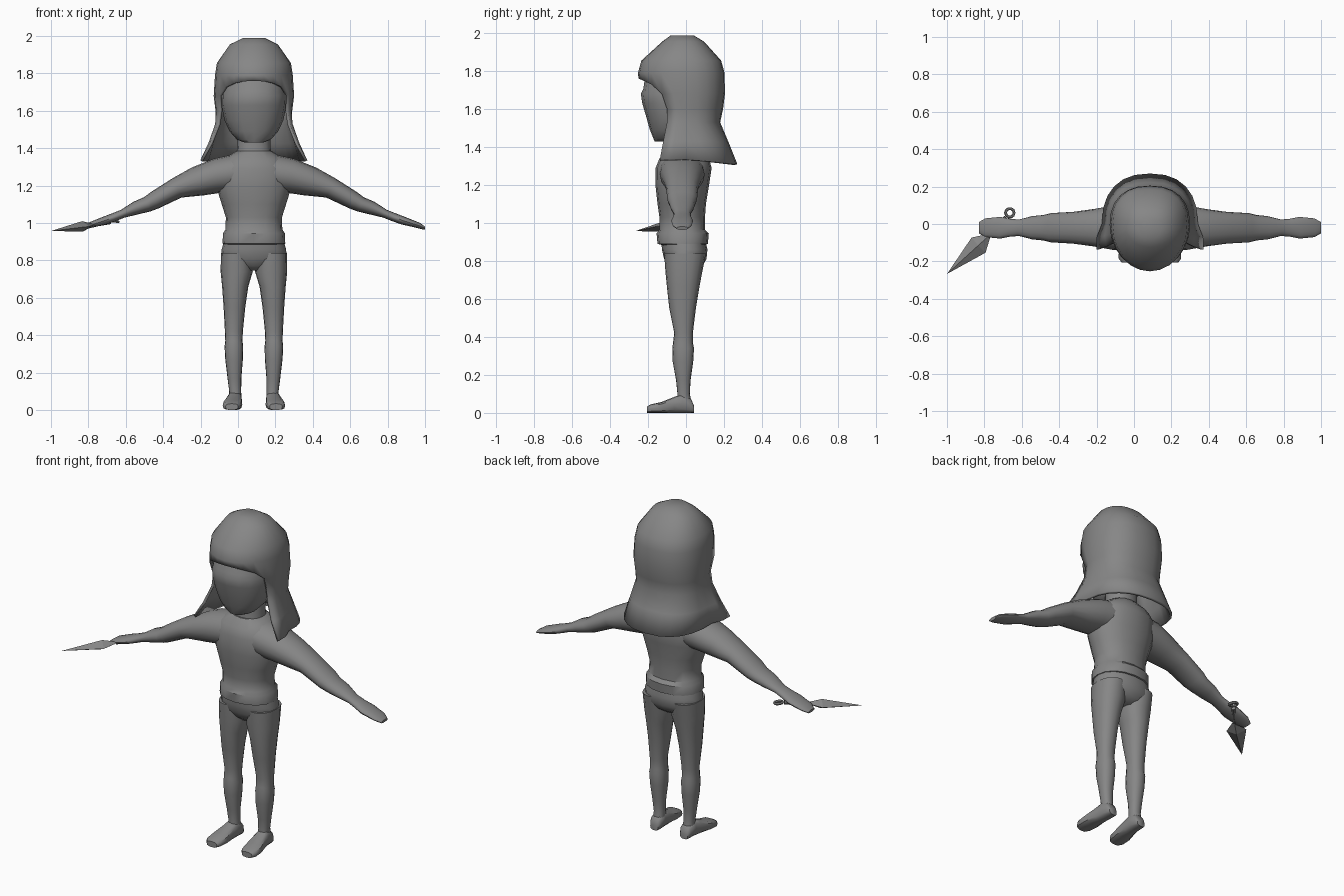
import bpy, bmesh, math
from mathutils import Vector

CX = 0.085          # centre line of the figure
SEG = 16

gray = bpy.data.materials.new("plain_gray")
gray.diffuse_color = (0.24, 0.24, 0.24, 1)


def finish(name, bm, angle=40):
    bmesh.ops.recalc_face_normals(bm, faces=bm.faces)
    me = bpy.data.meshes.new(name)
    bm.to_mesh(me)
    bm.free()
    ob = bpy.data.objects.new(name, me)
    bpy.context.collection.objects.link(ob)
    me.materials.append(gray)
    bpy.ops.object.select_all(action='DESELECT')
    ob.select_set(True)
    bpy.context.view_layer.objects.active = ob
    if angle:
        bpy.ops.object.shade_smooth_by_angle(angle=math.radians(angle))
    return ob


def loft(name, rings, angle=40):
    """Skin closed rings of points and cap both ends."""
    bm = bmesh.new()
    rows = [[bm.verts.new(p) for p in r] for r in rings]
    n = len(rows[0])
    for a, b in zip(rows, rows[1:]):
        for i in range(n):
            j = (i + 1) % n
            bm.faces.new((a[i], a[j], b[j], b[i]))
    bm.faces.new(rows[0])
    bm.faces.new(rows[-1])
    return finish(name, bm, angle)


def signed_pow(v, e):
    return math.copysign(abs(v) ** e, v)


def oval(hu, hv, e=1.0, n=SEG):
    for i in range(n):
        t = 2 * math.pi * i / n
        yield hu * signed_pow(math.cos(t), e), hv * signed_pow(math.sin(t), e)


def upright(name, profile, x0=0.0, e=0.9):
    """Profile rows: z, x centre, half width, front y, back y."""
    loft(name, [[(CX + x0 + c + u, (f + b) / 2 + v, z)
                 for u, v in oval(hw, (b - f) / 2, e)]
                for z, c, hw, f, b in profile])


# Shirt with the hem lip, and the neck
upright("shirt", [
    (0.885, 0, 0.155, -0.13, 0.10), (0.89, 0, 0.168, -0.15, 0.115),
    (0.945, 0, 0.165, -0.155, 0.12), (0.965, 0, 0.152, -0.14, 0.10),
    (1.03, 0, 0.15, -0.14, 0.10), (1.10, 0, 0.172, -0.15, 0.105),
    (1.19, 0, 0.20, -0.16, 0.12), (1.29, 0, 0.20, -0.16, 0.135),
    (1.34, 0, 0.165, -0.14, 0.12), (1.385, 0, 0.095, -0.10, 0.08)])
upright("neck", [(1.33, 0, 0.10, -0.10, 0.08), (1.40, 0, 0.09, -0.09, 0.07),
                 (1.53, 0, 0.088, -0.09, 0.07)])

# Trousers
upright("pelvis", [
    (0.92, 0, 0.155, -0.13, 0.10), (0.86, 0, 0.172, -0.127, 0.113),
    (0.81, 0, 0.176, -0.115, 0.108), (0.77, 0, 0.14, -0.09, 0.085),
    (0.745, 0, 0.07, -0.06, 0.05)])

for s, side in ((-1, "right"), (1, "left")):
    # Leg with the calf wrap below the knee
    upright(side + "_leg", [(z, s * c, hw, f, b) for z, c, hw, f, b in (
        (0.84, 0.094, 0.082, -0.115, 0.105), (0.74, 0.092, 0.086, -0.108, 0.085),
        (0.66, 0.10, 0.070, -0.10, 0.07), (0.55, 0.104, 0.058, -0.088, 0.052),
        (0.42, 0.107, 0.048, -0.062, 0.036), (0.37, 0.107, 0.046, -0.068, 0.036),
        (0.34, 0.107, 0.050, -0.072, 0.042), (0.27, 0.106, 0.047, -0.07, 0.038),
        (0.17, 0.104, 0.037, -0.052, 0.024), (0.10, 0.100, 0.032, -0.045, 0.02),
        (0.05, 0.100, 0.034, -0.05, 0.03))])

    # Foot, heel to toe: y, x centre, half width, height
    foot = []
    for y, c, hw, h in ((0.042, 0.10, 0.026, 0.04), (0.025, 0.10, 0.036, 0.075),
                        (-0.02, 0.102, 0.038, 0.10), (-0.06, 0.106, 0.042, 0.085),
                        (-0.13, 0.114, 0.052, 0.057), (-0.185, 0.118, 0.049, 0.045),
                        (-0.205, 0.118, 0.034, 0.034)):
        foot.append([(CX + s * c + u, y, max(0, h / 2 + w))
                     for u, w in oval(hw, h / 2, 0.7, 12)])
    loft(side + "_foot", foot)

    # Arm and mitten hand: x, z centre, half height, half depth
    arm = []
    for x, z, hh, hd in ((0.08, 1.27, 0.10, 0.12), (0.20, 1.252, 0.092, 0.118),
                         (0.30, 1.222, 0.074, 0.10), (0.41, 1.188, 0.052, 0.085),
                         (0.53, 1.122, 0.044, 0.078), (0.57, 1.10, 0.038, 0.068),
                         (0.63, 1.08, 0.033, 0.062), (0.70, 1.05, 0.021, 0.044),
                         (0.75, 1.03, 0.021, 0.048), (0.80, 1.012, 0.02, 0.058),
                         (0.88, 0.987, 0.014, 0.05), (0.915, 0.972, 0.009, 0.03)):
        lean = 0.45 if x > 0.25 else 0.15    # rings tilt with the arm
        arm.append([(CX + s * min(x + lean * w, 0.915), -0.02 + u, z + w)
                    for u, w in oval(hd, hh, 0.95)])
    loft(side + "_arm", arm)

# Head with a slight brow ridge
upright("head", [
    (1.43, 0, 0.05, -0.165, -0.06), (1.445, 0, 0.09, -0.172, -0.01),
    (1.49, 0, 0.13, -0.19, 0.05), (1.55, 0, 0.158, -0.207, 0.10),
    (1.63, 0, 0.174, -0.23, 0.13), (1.68, 0, 0.177, -0.238, 0.15),
    (1.705, 0, 0.174, -0.225, 0.15), (1.77, 0, 0.17, -0.215, 0.15),
    (1.86, 0, 0.14, -0.16, 0.12), (1.92, 0, 0.06, -0.08, 0.06)])

# Hood of hair: full rings on the dome, open at the face below the rim
N = 24
ROWS = (  # z, half width, centre y, front depth, back depth, flare
    (1.988, 0.06, -0.02, 0.06, 0.06, 0), (1.955, 0.128, -0.02, 0.105, 0.115, 0),
    (1.855, 0.198, -0.02, 0.215, 0.205, 0), (1.79, 0.208, -0.01, 0.243, 0.213, 0),
    (1.68, 0.215, -0.005, 0.245, 0.21, 0), (1.60, 0.205, 0, 0.20, 0.195, 0.05),
    (1.53, 0.205, 0, 0.20, 0.18, 0.15), (1.43, 0.23, 0, 0.24, 0.222, 0.3),
    (1.335, 0.257, 0, 0.275, 0.27, 0.5))
RIM = 4
bm = bmesh.new()
rows = []
for k, (z, hw, yc, rf, rb, flare) in enumerate(ROWS):
    row = []
    for i in range(N):
        t = 2 * math.pi * i / N
        c, sn = math.cos(t), math.sin(t)
        e = 0.85 if sn > 0 else 1.0
        x = hw * signed_pow(c, e) * (1 + flare * max(0, -sn) * 1.15)
        y = yc + (rb if sn > 0 else rf) * signed_pow(sn, e)
        zz = z
        if k == RIM and sn < -0.51:
            zz += 0.08 * ((-sn - 0.5) / 0.5) ** 0.6
        if k == len(ROWS) - 1 and sn > 0:
            zz -= 0.025 * sn
        row.append(bm.verts.new((CX + x, y, zz)))
    rows.append(row)
bm.faces.new(rows[0])
for k in range(len(rows) - 1):
    for i in range(N):
        if k >= RIM and N * 7 // 12 <= i < N * 11 // 12:
            continue        # face opening
        j = (i + 1) % N
        bm.faces.new((rows[k][i], rows[k + 1][i], rows[k + 1][j], rows[k][j]))
bmesh.ops.delete(bm, geom=[v for v in bm.verts if not v.link_faces], context='VERTS')
hair = finish("hair", bm, 50)
mod = hair.modifiers.new("thickness", 'SOLIDIFY')
mod.thickness = 0.015
mod.offset = -1

# Throwing knife: diamond blade, grip and ring
tip, back = Vector((-1.0, -0.267, 0.957)), Vector((-0.762, -0.05, 0.992))
axis = (tip - back).normalized()
across = axis.cross(Vector((0, 0, 1))).normalized()
up = across.cross(axis)
mid = back + (tip - back) * 0.29
bm = bmesh.new()
ends = [bm.verts.new(p) for p in (tip, back)]
belt = [bm.verts.new(mid + d) for d in
        (across * 0.055, up * 0.028, across * -0.055, up * -0.028)]
for end in ends:
    for i in range(4):
        bm.faces.new((end, belt[i], belt[(i + 1) % 4]))
finish("knife_blade", bm, 0)

grip_end = Vector((-0.685, 0.035, 1.005))
loft("knife_grip", [[p + across * u + up * v for u, v in oval(0.012, 0.012, 1, 8)]
                    for p in (back + axis * 0.02, grip_end)])

centre = Vector((-0.664, 0.06, 1.01))
bpy.ops.mesh.primitive_torus_add(
    location=centre, major_radius=0.023, minor_radius=0.008,
    major_segments=10, minor_segments=6, rotation=(0, 0.15, 0))
ring = bpy.context.object
ring.name = "knife_ring"
ring.data.materials.append(gray)
